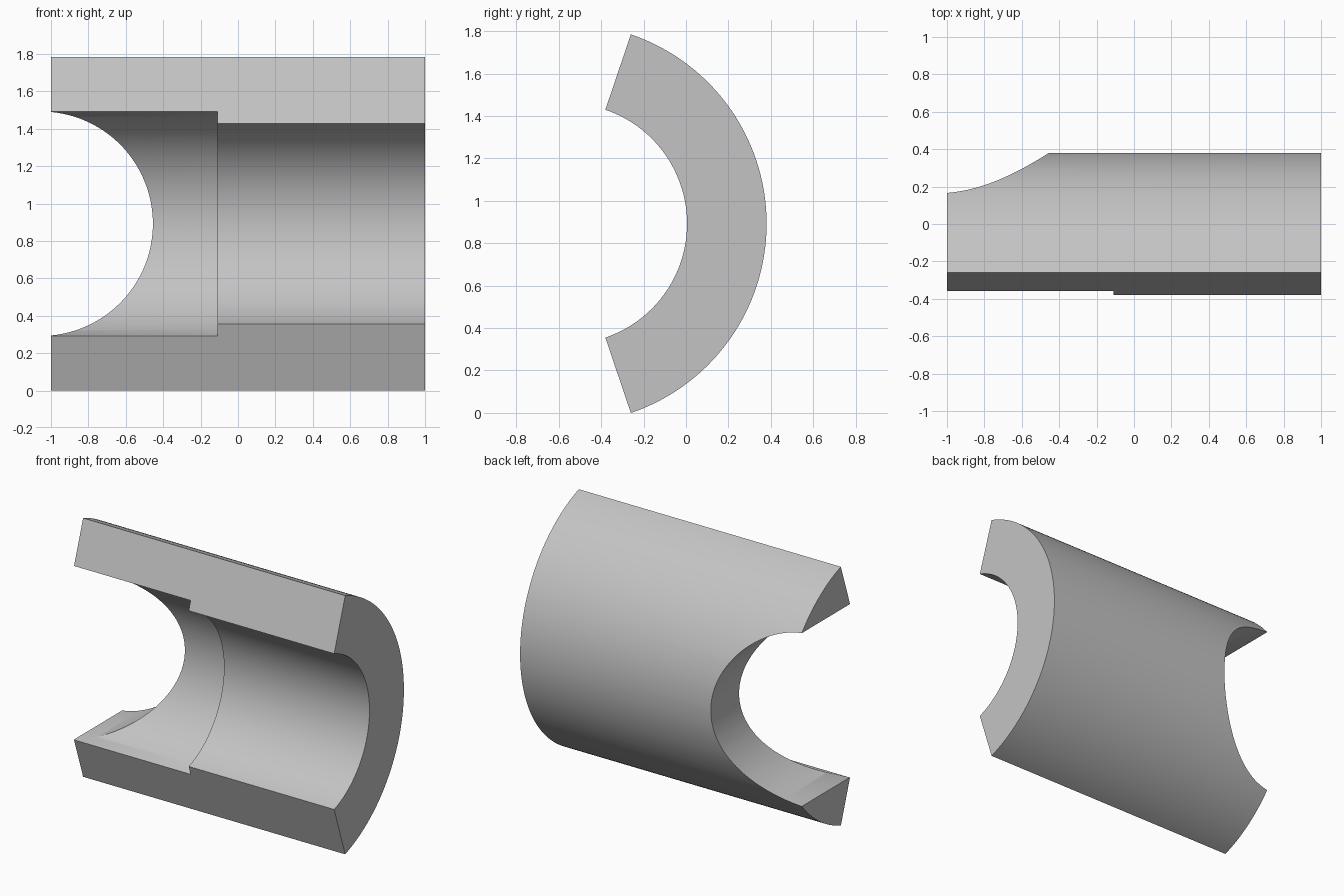
import bpy, bmesh, math
from mathutils import Matrix, Vector

if "Cube" in bpy.data.objects:
    bpy.data.objects.remove(bpy.data.objects["Cube"], do_unlink=True)

# Main dimensions
OUTER, BORE, COUNTERBORE = 0.942, 0.567, 0.633
STEP_X = -0.11
AXIS_Y, AXIS_Z = -0.562, 0.892
HALF_ANGLE = math.radians(71.3)
SEGMENTS = 96
HOLE_X, HOLE_RADIUS = -1.055, 0.6


def make_object(name, bm):
    bmesh.ops.recalc_face_normals(bm, faces=bm.faces)
    mesh = bpy.data.meshes.new(name)
    bm.to_mesh(mesh)
    bm.free()
    obj = bpy.data.objects.new(name, mesh)
    bpy.context.collection.objects.link(obj)
    return obj


# Sleeve segment: stepped wall section swept around the bore axis
profile = [(-1, OUTER), (1, OUTER), (1, BORE),
           (STEP_X, BORE), (STEP_X, COUNTERBORE), (-1, COUNTERBORE)]
bm = bmesh.new()
rings = []
for i in range(SEGMENTS + 1):
    a = HALF_ANGLE * (2 * i / SEGMENTS - 1)
    rings.append([bm.verts.new((x, AXIS_Y + r * math.cos(a), AXIS_Z + r * math.sin(a)))
                  for x, r in profile])
count = len(profile)
for low, high in zip(rings, rings[1:]):
    for j in range(count):
        k = (j + 1) % count
        bm.faces.new((low[j], low[k], high[k], high[j]))
bm.faces.new(rings[0])
bm.faces.new(rings[-1])
sleeve = make_object("sleeve_segment", bm)

# Round cross hole through the wall at the right end
bm = bmesh.new()
bmesh.ops.create_cone(bm, cap_ends=True, segments=128, radius1=HOLE_RADIUS,
                      radius2=HOLE_RADIUS, depth=3,
                      matrix=Matrix.Translation(Vector((HOLE_X, 0, AXIS_Z)))
                      @ Matrix.Rotation(math.pi / 2, 4, 'X'))
cutter = make_object("hole_cutter", bm)
cutter.hide_render = True

cut = sleeve.modifiers.new("cross_hole", 'BOOLEAN')
cut.operation = 'DIFFERENCE'
cut.solver = 'EXACT'
cut.object = cutter
bpy.ops.object.select_all(action='DESELECT')
sleeve.select_set(True)
bpy.context.view_layer.objects.active = sleeve
bpy.ops.object.modifier_apply(modifier=cut.name)
bpy.data.objects.remove(cutter, do_unlink=True)

# Plain grey finish
grey = bpy.data.materials.new("light_grey")
grey.use_nodes = True
colour = (0.55, 0.55, 0.55, 1)
grey.diffuse_color = colour
grey.node_tree.nodes["Principled BSDF"].inputs["Base Color"].default_value = colour
sleeve.data.materials.clear()
sleeve.data.materials.append(grey)
bpy.ops.object.shade_smooth_by_angle(angle=math.radians(30))
